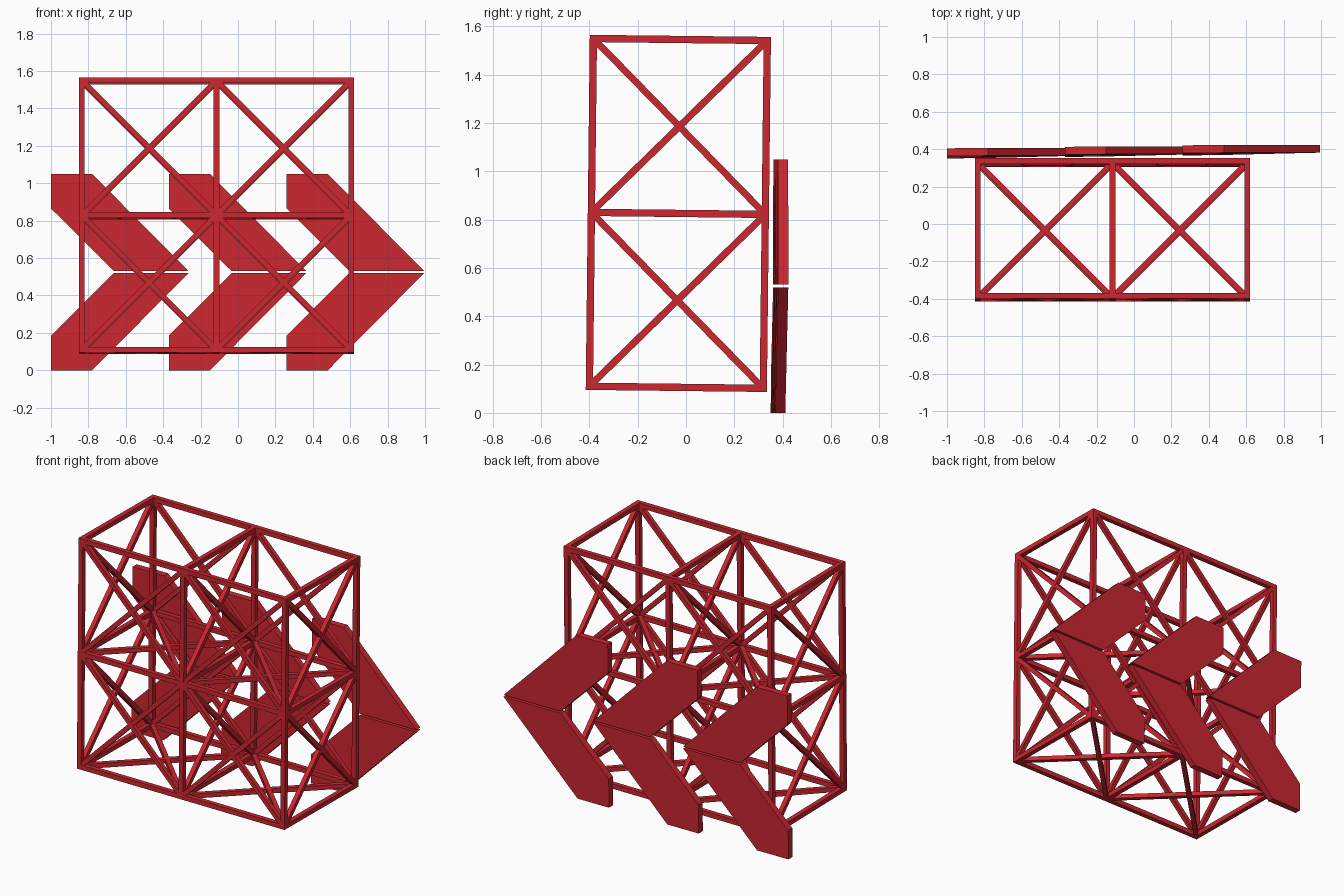
import bpy, bmesh
from mathutils import Vector, Matrix

if "Cube" in bpy.data.objects:
    bpy.data.objects.remove(bpy.data.objects["Cube"])

red = bpy.data.materials.new("red_paint")
red.diffuse_color = (0.6, 0.02, 0.03, 1)
red.use_nodes = True
red.node_tree.nodes["Principled BSDF"].inputs["Base Color"].default_value = red.diffuse_color

CELL, T = 0.72, 0.03          # bay size and bar thickness
X0 = -0.835
TILT = 0.0115                 # slight lean of the whole model


def finish(bm, name):
    bmesh.ops.recalc_face_normals(bm, faces=bm.faces)
    me = bpy.data.meshes.new(name)
    bm.to_mesh(me)
    bm.free()
    me.materials.append(red)
    ob = bpy.data.objects.new(name, me)
    bpy.context.collection.objects.link(ob)


def node(i, j, k):
    # lattice joint, leaning slightly backwards
    return Vector((X0 + i * CELL,
                   -0.40 + j * CELL + k * CELL * TILT,
                   0.11 + k * CELL - j * CELL * TILT))


def bar(bm, a, b, normal, ext=0.0, t=T):
    # square bar from a to b with one side facing the given normal
    d = (b - a).normalized()
    n = Vector(normal)
    n = (n - d * n.dot(d)).normalized()
    s = d.cross(n)
    rot = Matrix((s, n, d)).transposed().to_4x4()
    size = Matrix.Diagonal((t, t, (b - a).length + 2 * ext, 1))
    bmesh.ops.create_cube(bm, size=1,
                          matrix=Matrix.Translation((a + b) / 2) @ rot @ size)


# straight members of the frame
bm = bmesh.new()
for j in (0, 1):
    for k in (0, 1, 2):
        bar(bm, node(0, j, k), node(2, j, k), (0, 1, 0), T / 2)
    for i in (0, 1, 2):
        bar(bm, node(i, j, 0), node(i, j, 2), (0, 1, 0), T / 2)
for i in (0, 1, 2):
    for k in (0, 1, 2):
        bar(bm, node(i, 0, k), node(i, 1, k), (1, 0, 0), T / 2)
finish(bm, "frame_bars")

# crossed braces
bm = bmesh.new()


def cross(p, u, v, normal):
    p, u, v = Vector(p), Vector(u), Vector(v)
    bar(bm, node(*p), node(*(p + u + v)), normal, t=T * 0.95)
    bar(bm, node(*(p + u)), node(*(p + v)), normal, t=T * 0.93)


X, Y, Z = (1, 0, 0), (0, 1, 0), (0, 0, 1)
for k in (0, 1):
    for i in (0, 1):
        for j in (0, 1):
            cross((i, j, k), X, Z, Y)      # front and back walls
        cross((i, 0, k), X, Y, Z)          # floor and middle level
    for i in (0, 1, 2):
        cross((i, 0, k), Y, Z, X)          # side and centre walls
finish(bm, "cross_braces")

# three arrow-shaped panels, each of two mirrored arms
ARM = [(-1.0, 1.05), (-0.78, 1.05), (-0.265, 0.531),
       (-0.665, 0.531), (-1.0, 0.865)]
for n in range(3):
    for name, flip in (("upper", False), ("lower", True)):
        bm = bmesh.new()
        pts = [(x + 0.63 * n, 1.05 - z if flip else z) for x, z in ARM]
        rings = []
        for off in (-0.021, 0.021):
            rings.append([bm.verts.new((x, 0.384 + 0.0126 * x + TILT * z + off, z))
                          for x, z in pts])
        bm.faces.new(rings[0])
        bm.faces.new(rings[1][::-1])
        for a in range(5):
            b = (a + 1) % 5
            bm.faces.new((rings[0][a], rings[0][b], rings[1][b], rings[1][a]))
        finish(bm, f"chevron_{n + 1}_{name}_arm")
